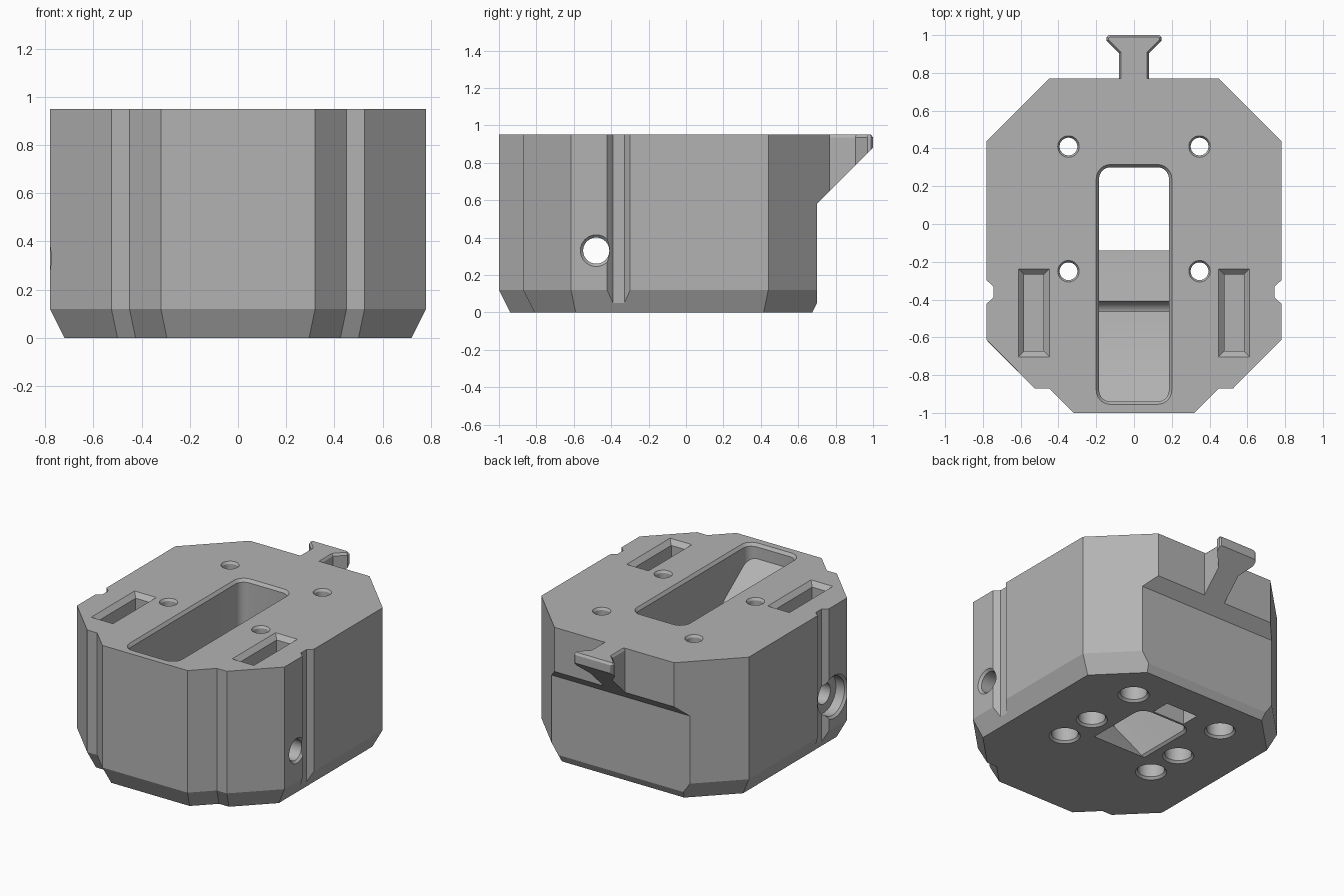
import bpy, bmesh
from math import cos, sin, pi

if "Cube" in bpy.data.objects:
    bpy.data.objects.remove(bpy.data.objects["Cube"], do_unlink=True)

grey = bpy.data.materials.new("plain grey")
grey.use_nodes = True
grey.diffuse_color = (0.45, 0.45, 0.45, 1)
grey.node_tree.nodes["Principled BSDF"].inputs["Base Color"].default_value = (0.45, 0.45, 0.45, 1)

TOP = 0.95


def loft(name, rings):
    """Closed solid through equal-length rings of points."""
    bm = bmesh.new()
    rows = [[bm.verts.new(p) for p in ring] for ring in rings]
    n = len(rows[0])
    for a, b in zip(rows, rows[1:]):
        for i in range(n):
            j = (i + 1) % n
            bm.faces.new((a[i], a[j], b[j], b[i]))
    bm.faces.new(rows[0])
    bm.faces.new(rows[-1])
    bmesh.ops.recalc_face_normals(bm, faces=bm.faces)
    mesh = bpy.data.meshes.new(name)
    bm.to_mesh(mesh)
    bm.free()
    mesh.materials.append(grey)
    obj = bpy.data.objects.new(name, mesh)
    bpy.context.collection.objects.link(obj)
    return obj


def side_profile(name, pts, half):
    return loft(name, [[(x, y, z) for y, z in pts] for x in (-half, half)])


def mirrored(half):
    return half + [(-x, y) for x, y in reversed(half)]


def level(pts, z):
    return [(x, y, z) for x, y in pts]


def lathe(name, steps, axis, a, b):
    """Stepped round cutter; steps are (position, radius) along the axis."""
    rings = []
    for t, r in steps:
        circle = [(a + r * cos(k * pi / 20), b + r * sin(k * pi / 20)) for k in range(40)]
        rings.append([(u, v, t) if axis == "z" else (t, u, v) for u, v in circle])
    return loft(name, rings)


def rounded_rect(hx, y0, y1, r, grow):
    pts = []
    corners = [(hx - r, y1 - r), (r - hx, y1 - r), (r - hx, y0 + r), (hx - r, y0 + r)]
    for q, (cx, cy) in enumerate(corners):
        for k in range(7):
            t = (q + k / 6) * pi / 2
            pts.append((cx + (r + grow) * cos(t), cy + (r + grow) * sin(t)))
    return pts


def rect(cx, cy, hx, hy):
    return [(cx - hx, cy - hy), (cx + hx, cy - hy), (cx + hx, cy + hy), (cx - hx, cy + hy)]


def cut(target, cutter, keep=False):
    cutter.hide_render = True
    mod = target.modifiers.new("cut", "BOOLEAN")
    mod.operation = "DIFFERENCE"
    mod.solver = "EXACT"
    mod.object = cutter
    bpy.context.view_layer.objects.active = target
    bpy.ops.object.modifier_apply(modifier=mod.name)
    if not keep:
        bpy.data.objects.remove(cutter, do_unlink=True)


# Faceted body with a slanted foot
wall = mirrored([(0.32, -1), (0.45, -0.87), (0.525, -0.87), (0.78, -0.615), (0.78, 0.44), (0.45, 0.77)])
foot = mirrored([(0.295, -0.94), (0.425, -0.81), (0.5, -0.81), (0.72, -0.59), (0.72, 0.415), (0.425, 0.71)])
body = loft("body", [level(foot, 0), level(wall, 0.12), level(wall, TOP)])

# Dovetail tongue at the back
inner = mirrored([(0.07, 0.75), (0.07, 0.91), (0.135, 0.975), (0.135, 0.985), (0.125, 0.99)])
outer = mirrored([(0.08, 0.75), (0.08, 0.905), (0.145, 0.97), (0.145, 0.99), (0.135, 1.0)])
tongue = loft("dovetail_tongue", [level(outer, 0.5), level(outer, 0.935), level(inner, TOP)])

# Recessed back panel, and slanted underside of the tongue
recess = side_profile("back_recess", [(0.67, -0.01), (0.7, 0.05), (0.7, 0.58), (1.1, 0.98), (1.1, -0.01)], 1)
cut(tongue, recess, keep=True)
cut(body, recess)

# Vertical grooves in both sides
for s in (-1, 1):
    groove = [(s * 0.745, -0.39), (s * 0.745, -0.33), (s * 0.8, -0.28), (s * 0.8, -0.44)]
    cut(body, loft("side_groove", [level(groove, -0.1), level(groove, 1.1)]))

# Long slot with a ramp leading down to the bottom opening
slot = loft("slot", [level(rounded_rect(0.185, -0.94, 0.3, 0.06, g), z)
                     for z, g in ((-0.02, 0.035), (0.015, 0), (0.93, 0), (0.97, 0.03))])
ramp = side_profile("ramp", [(-1.2, -0.1), (-1.2, 0.85), (-0.94, 0.85), (-0.68, 0.66),
                             (-0.2, 0.08), (-0.14, 0), (-0.14, -0.1)], 0.4)
cut(slot, ramp)
cut(body, slot)

# Bolt holes, blind holes and bevelled pockets on each side
for s in (-1, 1):
    for y in (-0.25, 0.41):
        cut(body, lathe("bolt_hole", [(-0.02, 0.115), (0.015, 0.083), (0.3, 0.083), (0.3, 0.047),
                                      (0.935, 0.047), (0.97, 0.07)], "z", s * 0.347, y))
    cut(body, lathe("blind_hole", [(-0.02, 0.115), (0.015, 0.083), (0.3, 0.083)], "z", s * 0.347, 0.01))
    cut(body, loft("pocket", [level(rect(s * 0.53, -0.47, 0.052 + g, 0.203 + g), z)
                              for z, g in ((0.62, 0), (0.92, 0), (0.98, 0.06))]))

# Small slanted pocket underneath
cut(body, loft("bottom_pocket", [level(rect(0, 0.395, 0.12, 0.065), -0.02),
                                 level(rect(0, 0.395, 0.12, 0.065), 0.12)]))

# Cross hole with a wide counterbore on one side
cut(body, lathe("cross_hole", [(-0.82, 0.185), (-0.765, 0.13), (-0.7, 0.13), (-0.7, 0.07),
                               (0.765, 0.07), (0.82, 0.125)], "x", -0.48, 0.33))

# Crisp edges, smooth holes
for obj in (body, tongue):
    bpy.ops.object.select_all(action="DESELECT")
    obj.select_set(True)
    bpy.context.view_layer.objects.active = obj
    bpy.ops.object.shade_smooth_by_angle(angle=0.35)
